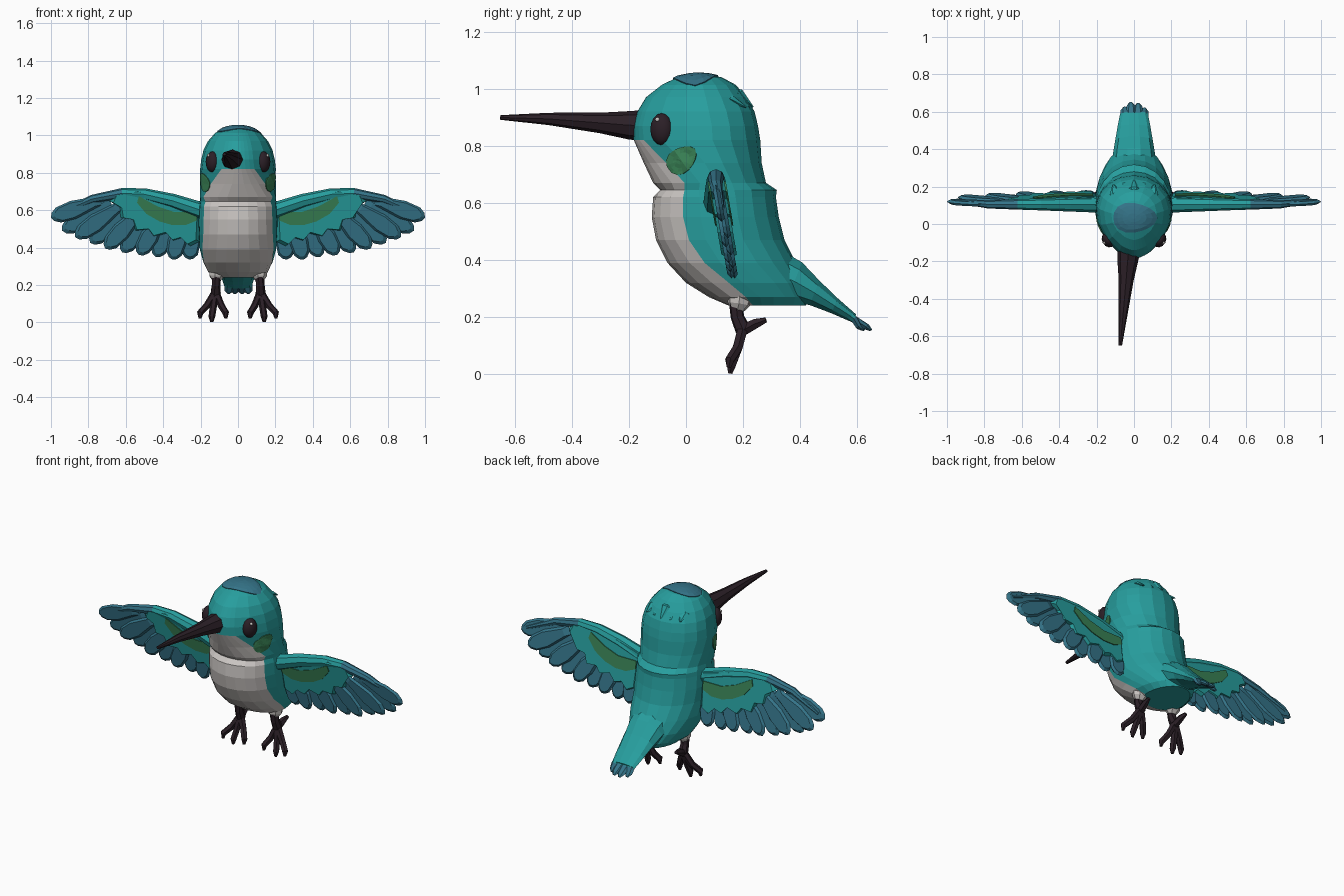
import bpy, bmesh, math
from mathutils import Vector
from mathutils.bvhtree import BVHTree

if "Cube" in bpy.data.objects:
    bpy.data.objects.remove(bpy.data.objects["Cube"])


def material(name, rgb):
    m = bpy.data.materials.new(name)
    m.diffuse_color = (*rgb, 1)
    m.use_nodes = True
    m.node_tree.nodes["Principled BSDF"].inputs["Base Color"].default_value = m.diffuse_color
    return m


TEAL = material("teal", (0.02, 0.34, 0.34))
BLUE = material("slate blue", (0.035, 0.175, 0.25))
GREEN = material("leaf green", (0.04, 0.22, 0.09))
WHITE = material("soft white", (0.6, 0.57, 0.55))
DARK = material("dark plum", (0.024, 0.014, 0.02))


def loft(name, rings, mats, rule=None):
    """Skin equal-length rings; rule(ring, segment, centre) picks a material."""
    bm = bmesh.new()
    vs = [[bm.verts.new(p) for p in r] for r in rings]
    n = len(rings[0])
    for i in range(len(vs) - 1):
        for k in range(n):
            f = bm.faces.new((vs[i][k], vs[i][(k + 1) % n], vs[i + 1][(k + 1) % n], vs[i + 1][k]))
            if rule:
                f.material_index = rule(i, k, f.calc_center_median())
    for i in (0, len(vs) - 1):
        f = bm.faces.new(vs[i])
        if rule:
            f.material_index = rule(i, n // 2, f.calc_center_median())
    bmesh.ops.triangulate(bm, faces=[f for f in bm.faces if len(f.verts) > 4])
    bmesh.ops.recalc_face_normals(bm, faces=bm.faces)
    me = bpy.data.meshes.new(name)
    bm.to_mesh(me)
    bm.free()
    for m in mats:
        me.materials.append(m)
    ob = bpy.data.objects.new(name, me)
    bpy.context.collection.objects.link(ob)
    return ob


def tube(name, path, radii, mats, n=7, rule=None, squash=1.0):
    """Tapered limb along a path; squash flattens it vertically."""
    path = [Vector(p) for p in path]
    rings = []
    for i, p in enumerate(path):
        d = (path[min(i + 1, len(path) - 1)] - path[max(i - 1, 0)]).normalized()
        ref = Vector((1, 0, 0)) if abs(d.x) < 0.7 else Vector((0, 1, 0))
        b = d.cross(ref).normalized()
        a = b.cross(d)
        rings.append([p + radii[i] * (a * math.cos(t) + b * squash * math.sin(t))
                      for t in (math.tau * k / n for k in range(n))])
    return loft(name, rings, mats, rule)


# Body: height, front y, widest y, back y, half width, y of the white edge
BODY = [
    (1.05, 0.02, 0.04, 0.07, 0.025, None), (1.04, -0.03, 0.05, 0.125, 0.075, None),
    (1.013, -0.085, 0.05, 0.175, 0.122, None), (0.97, -0.14, 0.06, 0.21, 0.16, None),
    (0.92, -0.17, 0.07, 0.24, 0.185, None), (0.87, -0.185, 0.08, 0.252, 0.197, None),
    (0.82, -0.183, 0.08, 0.26, 0.203, -0.148), (0.74, -0.148, 0.08, 0.265, 0.205, -0.07),
    (0.67, -0.115, 0.08, 0.28, 0.205, -0.005), (0.645, -0.09, 0.09, 0.318, 0.205, -0.005),
    (0.62, -0.115, 0.09, 0.315, 0.208, -0.01), (0.55, -0.12, 0.1, 0.325, 0.212, -0.01),
    (0.47, -0.105, 0.11, 0.345, 0.21, 0.01), (0.39, -0.065, 0.14, 0.385, 0.205, 0.065),
    (0.32, 0.0, 0.18, 0.42, 0.185, 0.15), (0.27, 0.08, 0.2, 0.43, 0.16, 0.205),
    (0.24, 0.15, 0.25, 0.42, 0.12, 0.235)]
FRONT, REAR = 4, 7
COUNT = 2 * (FRONT + REAR)


def body_ring(z, yf, yc, yb, hw, edge):
    tb = 0.5 if edge is None else math.acos((yc - edge) / (yc - yf))
    half = [tb * i / FRONT for i in range(FRONT)]
    half += [tb + (math.pi - tb) * i / REAR for i in range(REAR + 1)]
    power = 1.2 if z > 0.7 else 1.0
    pts = []
    for side, t in [(1, t) for t in half] + [(-1, t) for t in half[-2:0:-1]]:
        c, s = math.cos(t), max(math.sin(t), 0)
        s = s ** (power if c > 0 else 1)
        pts.append((side * hw * s, yc - (yc - yf if c > 0 else yb - yc) * c, z))
    return pts


body = loft("body", [body_ring(*r) for r in BODY], [TEAL, WHITE],
            lambda i, k, c: int(c.z < 0.82 and (k < FRONT or k >= COUNT - FRONT)))

# Painted patches: thin discs dropped onto the body surface
bm = bmesh.new()
bm.from_mesh(body.data)
surface = BVHTree.FromBMesh(bm)
bm.free()


def patch(name, origin, u, v, mat, n=16):
    origin, u, v = Vector(origin), Vector(u), Vector(v)
    away = origin.normalized() if abs(origin.x) < 0.5 else Vector((math.copysign(1, origin.x), 0, 0))
    rings = []
    for s, lift in ((0.08, .006), (0.3, .006), (0.55, .006), (0.8, .006), (1, .005), (1, -.003)):
        ring = []
        for k in range(n):
            t = math.tau * k / n
            r = s * (1 + 0.06 * math.cos(3 * t))
            p = origin + u * r * math.cos(t) + v * r * math.sin(t)
            hit, nor, _, _ = surface.ray_cast(p, -away)
            ring.append(hit + nor * lift)
        rings.append(ring)
    loft(name, rings, [mat])


patch("crown_patch", (0, 0.065, 2), (0.115, 0, 0), (0, 0.078, 0), BLUE)
for s in (1, -1):
    patch("cheek_patch", (2 * s, -0.015, 0.75), (0, 0.045, 0.035), (0, -0.025, 0.035), GREEN)

# Nape tufts
for x in (-0.1, -0.05, 0.0, 0.05, 0.1):
    drop = abs(x) * 0.25
    tube("nape_tuft", [(x * 0.8, 0.12 - drop, 1.01 - drop), (x, 0.19 - drop, 0.985 - drop),
                       (x * 1.1, 0.235 - drop, 0.935)], (0.012, 0.03, 0.006), [TEAL], 6, squash=0.5)

# Beak
tube("beak", [(-0.028, -0.14, 0.87), (-0.034, -0.2, 0.872), (-0.042, -0.3, 0.88),
              (-0.058, -0.48, 0.894), (-0.073, -0.65, 0.899)],
     (0.062, 0.055, 0.04, 0.024, 0.009), [DARK], 8, squash=0.9)

# Eyes with a small glint
for s in (1, -1):
    for name, loc, size, mat in (("eye", (0.137, -0.085, 0.858), (0.034, 0.042, 0.056), DARK),
                                 ("eye_glint", (0.158, -0.1, 0.892), (0.008, 0.008, 0.008), WHITE)):
        bpy.ops.mesh.primitive_uv_sphere_add(segments=12, ring_count=8, location=(s * loc[0], loc[1], loc[2]))
        ob = bpy.context.object
        ob.name, ob.scale = name, size
        ob.rotation_euler.z = -0.5 * s
        ob.data.materials.append(mat)
        if name == "eye":
            bpy.ops.object.shade_smooth_by_angle()

# Tail: y, centre z, half width, half thickness
TAIL = [(0.3, 0.36, 0.12, 0.08), (0.38, 0.325, 0.112, 0.07), (0.45, 0.285, 0.1, 0.045),
        (0.52, 0.24, 0.088, 0.028), (0.59, 0.195, 0.074, 0.015)]
loft("tail", [[(w * math.cos(t), y + 0.4 * h * math.sin(t), z + h * math.sin(t))
               for t in (math.tau * k / 10 for k in range(10))] for y, z, w, h in TAIL], [TEAL])
for x, end in ((-0.045, 0.625), (-0.015, 0.65), (0.02, 0.645), (0.05, 0.62)):
    tube("tail_feather", [(x * 0.9, 0.54, 0.226), (x, 0.59, 0.192), (x * 1.1, end - 0.015, 0.166),
                          (x * 1.1, end, 0.154)], (0.026, 0.028, 0.022, 0.008), [TEAL, BLUE], 6,
         lambda i, k, c: int(c.y > 0.58), 0.5)


# Wings: flat outlines in x and z, leaning back towards the bottom
def wing_plate(name, side, outline, thick, mat, inset=0.85, offset=0.0):
    cx = sum(p[0] for p in outline) / len(outline)
    cz = sum(p[1] for p in outline) / len(outline)
    rings = []
    for scale, dy in ((inset, -thick), (1, 0), (inset, thick)):
        rings.append([])
        for x, z in outline:
            x, z = cx + (x - cx) * scale, cz + (z - cz) * scale
            rings[-1].append((side * x, 0.105 + (0.69 - z) * 0.17 + dy + offset, z))
    loft(name, rings, [mat])


def feather(base, tip, width):
    b, t = Vector(base), Vector(tip)
    d = t - b
    side = Vector((-d.y, d.x)).normalized() * width
    prof = ((0, 0.5), (0.55, 1), (0.85, 0.85), (0.96, 0.45))
    pts = [b + d * f + side * w for f, w in prof] + [t] + [b + d * f - side * w for f, w in prof[::-1]]
    return [(p.x, p.y) for p in pts]


TIPS = [(0.26, 0.335), (0.35, 0.335), (0.44, 0.35), (0.53, 0.36), (0.62, 0.375),
        (0.71, 0.395), (0.79, 0.425), (0.87, 0.455), (0.94, 0.49), (1.0, 0.56)]
COVERT = [(0.19, 0.64), (0.35, 0.685), (0.55, 0.715), (0.67, 0.695), (0.69, 0.65), (0.64, 0.62),
          (0.63, 0.56), (0.57, 0.55), (0.55, 0.49), (0.48, 0.495), (0.45, 0.455), (0.38, 0.475),
          (0.34, 0.43), (0.29, 0.445), (0.25, 0.405), (0.2, 0.43)]
BAND = [(0.22, 0.59), (0.34, 0.59), (0.43, 0.62), (0.53, 0.675), (0.54, 0.64), (0.49, 0.58),
        (0.42, 0.54), (0.35, 0.52), (0.28, 0.52), (0.22, 0.545)]
ARM = [(0.17, 0.59), (0.35, 0.65), (0.5, 0.685), (0.62, 0.69), (0.78, 0.66), (0.96, 0.582)]
for s in (1, -1):
    for i, tip in enumerate(TIPS):
        base = (0.24 + 0.055 * i, 0.54 + 0.0125 * i)
        wing_plate("flight_feather", s, feather(base, tip, 0.05), 0.012, BLUE, 0.8, 0.006 * (-1) ** i)
    wing_plate("wing_coverts", s, COVERT, 0.027, TEAL, 0.9)
    wing_plate("wing_green_band", s, BAND, 0.032, GREEN, 1.0)
    tube("wing_leading_edge", [(s * x, 0.105 + 0.02 * (x > 0.9), z) for x, z in ARM],
         (0.045, 0.038, 0.032, 0.028, 0.022, 0.01), [TEAL, BLUE], 8,
         lambda i, k, c: int(abs(c.x) > 0.62))

# Legs and feet
for s in (1, -1):
    tube("thigh_tuft", [(0.11 * s, 0.19, 0.29), (0.115 * s, 0.185, 0.245), (0.115 * s, 0.18, 0.225)],
         (0.05, 0.04, 0.024), [WHITE])
    tube("leg", [(0.115 * s, 0.175, 0.25), (0.118 * s, 0.18, 0.2), (0.12 * s, 0.2, 0.155)],
         (0.025, 0.024, 0.028), [DARK])
    for x, y, z in ((0.065, 0.15, 0.03), (0.14, 0.155, 0.01), (0.203, 0.15, 0.03)):
        mid = (0.12 + (x - 0.12) * 0.55)
        tube("front_toe", [(0.12 * s, 0.2, 0.165), (mid * s, 0.18, 0.09),
                           (x * s, y + 0.003, z + 0.02), (x * s, y, z - 0.008)],
             (0.02, 0.019, 0.018, 0.008), [DARK], 6)
    tube("hind_toe", [(0.12 * s, 0.19, 0.15), (0.125 * s, 0.245, 0.178), (0.13 * s, 0.28, 0.19)],
         (0.024, 0.019, 0.01), [DARK], 6)
